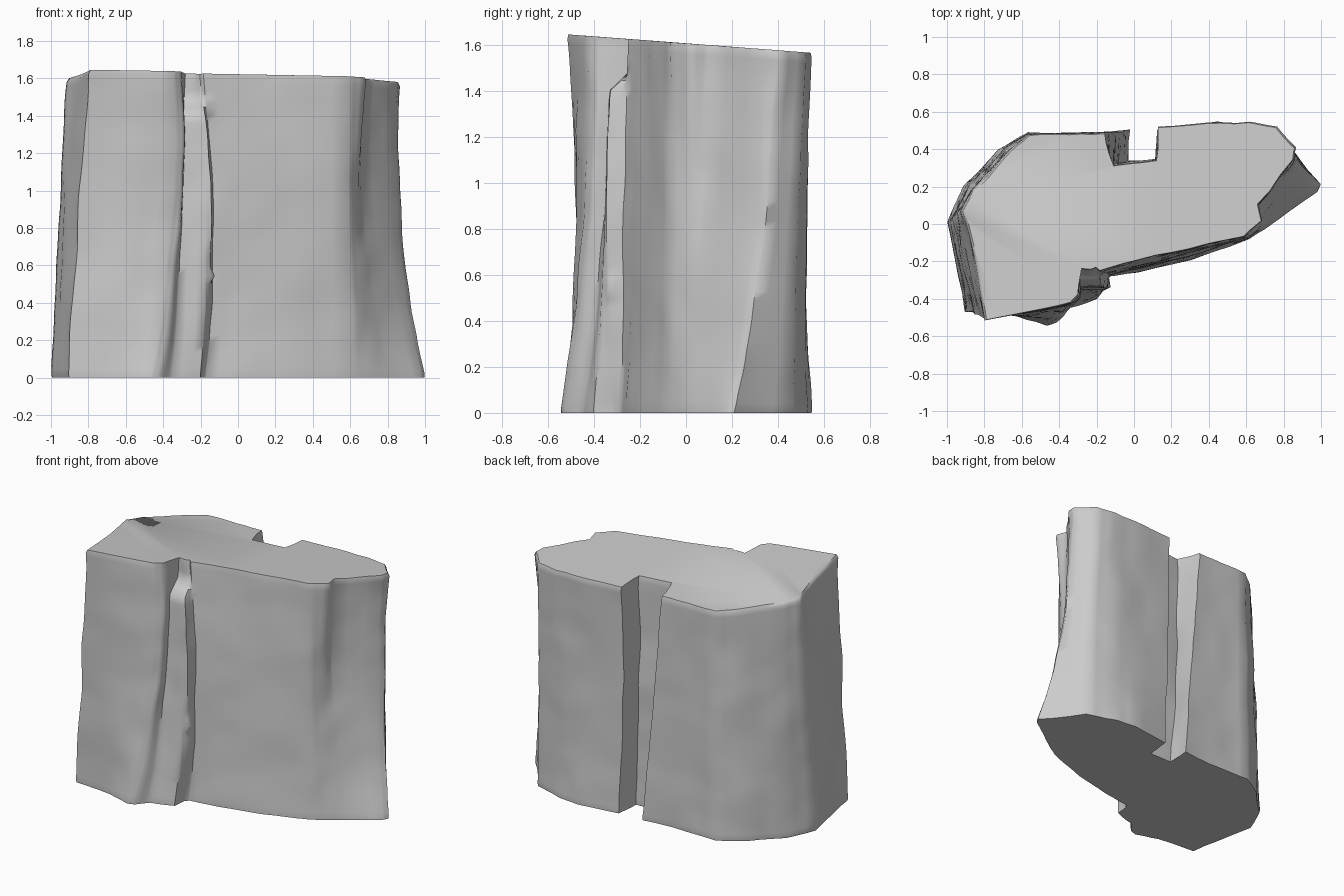
import bpy, bmesh, math
from mathutils import Vector, noise

if "Cube" in bpy.data.objects:
    bpy.data.objects.remove(bpy.data.objects["Cube"])

# Matching outlines of the rock (counter-clockwise from the front left corner)
BASE = [(-.91, -.47), (-.62, -.50), (-.47, -.55), (-.42, -.53), (-.36, -.45), (-.20, -.40), (-.19, -.31),
        (-.17, -.28), (.02, -.26), (.30, -.19), (.62, -.08), (.74, 0), (.84, .07), (.98, .17), (1.0, .21),
        (.80, .46), (.60, .53), (.45, .55), (.16, .51), (.15, .34), (-.03, .33), (-.02, .50),
        (-.35, .49), (-.57, .49), (-.74, .39), (-.91, .20), (-1.0, 0), (-.96, -.17)]
MID = [(-.86, -.47), (-.60, -.48), (-.36, -.45), (-.31, -.42), (-.30, -.36), (-.17, -.35), (-.14, -.34),
       (-.13, -.27), (.02, -.23), (.30, -.16), (.60, -.07), (.65, .01), (.68, .08), (.86, .30), (.88, .34),
       (.78, .49), (.62, .52), (.40, .52), (.13, .50), (.12, .34), (-.10, .32), (-.09, .49),
       (-.35, .48), (-.56, .48), (-.70, .40), (-.88, .20), (-.96, .04), (-.93, -.13)]
TOP = [(-.80, -.52), (-.55, -.47), (-.34, -.42), (-.30, -.38), (-.29, -.33), (-.24, -.33), (-.21, -.32),
       (-.19, -.25), (.02, -.20), (.30, -.13), (.60, -.06), (.69, .02), (.67, .10), (.86, .34), (.87, .40),
       (.77, .52), (.62, .55), (.38, .54), (.13, .52), (.12, .34), (-.11, .31), (-.16, .49),
       (-.35, .48), (-.56, .48), (-.66, .40), (-.86, .18), (-.91, .08), (-.88, -.05)]
LEDGE = (4, 5, 6)      # points of the stepped crack in the front
SPLIT = 3              # pieces per outline side


def outline(t):
    """Cross-section at height fraction t, blended through the three outlines."""
    a, b, c = 2 * (t - .5) * (t - 1), 4 * t * (1 - t), 2 * t * (t - .5)
    pts = [Vector((a * p[0] + b * q[0] + c * r[0], a * p[1] + b * q[1] + c * r[1]))
           for p, q, r in zip(BASE, MID, TOP)]
    s = min(max((t - .85) / .07, 0), 1)
    for i in LEDGE:                       # the ledge breaks off near the top
        pts[i].y += .09 * s * s * (3 - 2 * s)
    pts[6].x += .035 * math.exp(-((t - .34) / .012) ** 2)   # small chip
    return [pts[i].lerp(pts[(i + 1) % len(pts)], k / SPLIT)
            for i in range(len(pts)) for k in range(SPLIT)]


# Rock body: stacked cross-sections with slightly uneven sides and a sloping top
bm = bmesh.new()
levels = [0, .012] + [i / 36 for i in range(1, 36)] + [.987, 1]
rings = []
for t in levels:
    shrink = .995 if t == 0 else .988 if t == 1 else 1
    ring = []
    for p in outline(t):
        z = t * (1.607 - .075 * p.y)
        n = (noise.noise_vector(Vector((p.x * 5, p.y * 5, z * 2.5))) * .012
             + noise.noise_vector(Vector((p.x * 11, p.y * 11, z * 6))) * .005)
        ring.append(bm.verts.new(((p.x + n.x) * shrink, (p.y + n.y) * shrink, z)))
    rings.append(ring)
for lo, hi in zip(rings, rings[1:]):
    for i in range(len(lo)):
        j = (i + 1) % len(lo)
        bm.faces.new((lo[i], lo[j], hi[j], hi[i]))

# Flat top and bottom, following the notches
caps = [bm.faces.new(rings[0][::-1]), bm.faces.new(rings[-1])]
bm.normal_update()
bmesh.ops.triangulate(bm, faces=caps, ngon_method='EAR_CLIP')
mesh = bpy.data.meshes.new("rock_block")
bm.to_mesh(mesh)
bm.free()
rock = bpy.data.objects.new("rock_block", mesh)
bpy.context.collection.objects.link(rock)
bpy.context.view_layer.objects.active = rock
rock.select_set(True)
bpy.ops.object.shade_smooth_by_angle(angle=math.radians(60))
